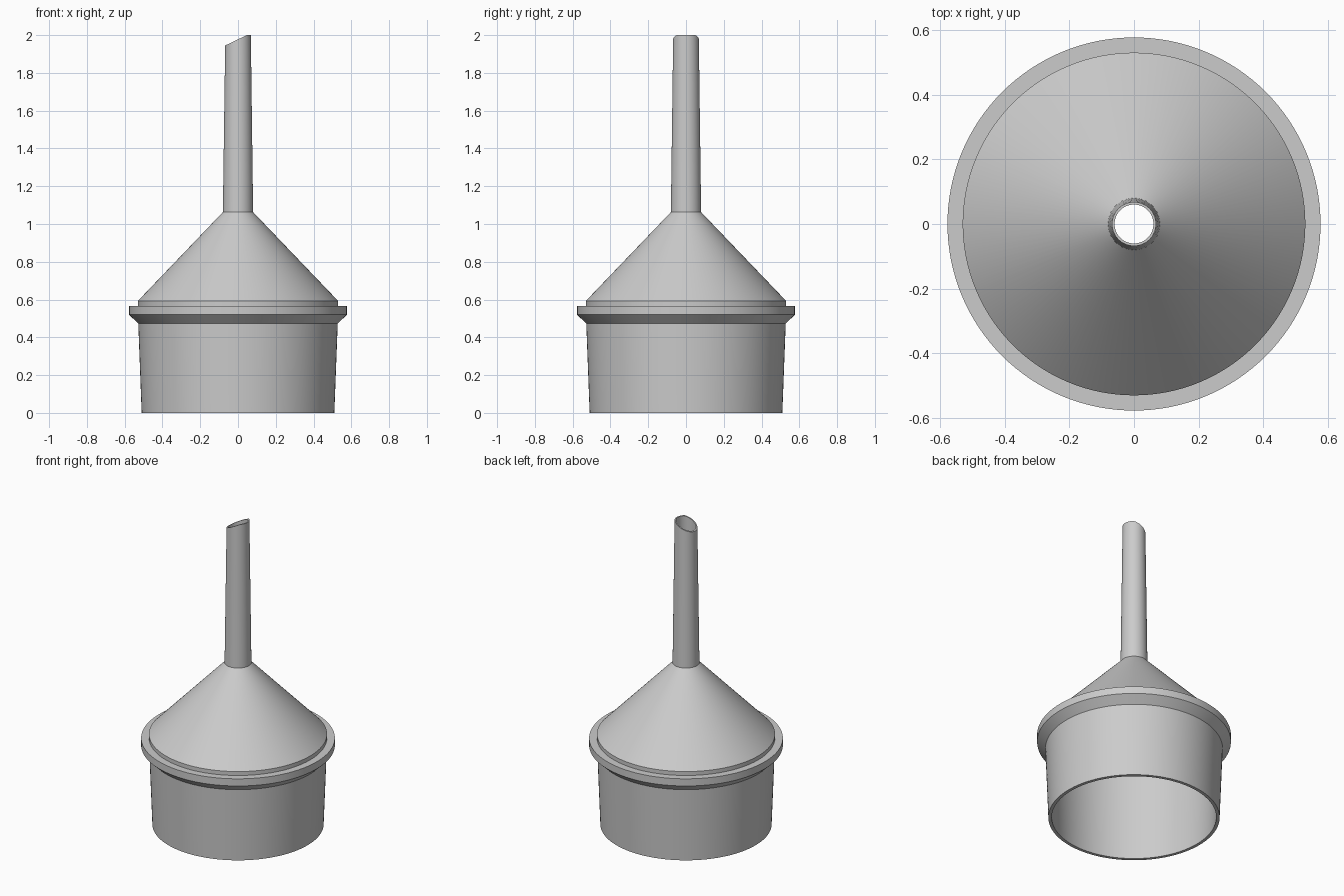
import bpy
import bmesh
import math

cube = bpy.data.objects.get("Cube")
if cube:
    bpy.data.objects.remove(cube, do_unlink=True)

SEGMENTS = 128

grey = bpy.data.materials.new("plain_grey")
grey.use_nodes = True
colour = (0.6, 0.6, 0.6, 1.0)
grey.diffuse_color = colour
grey.node_tree.nodes["Principled BSDF"].inputs["Base Color"].default_value = colour

# Closed wall section (radius, height): outside going up, inside coming down
profile = [
    (0.51, 0.0), (0.528, 0.473),                 # cup wall
    (0.577, 0.52), (0.577, 0.567),               # flange
    (0.53, 0.567), (0.53, 0.593),                # shoulder step
    (0.08, 1.063), (0.068, 2.0),                 # cone and spout
    (0.06, 2.0), (0.067, 1.04),                  # spout bore
    (0.507, 0.585), (0.49, 0.0),                 # inner cone and cup
]


def spout_cut(x):
    """Height of the slanted spout tip, levelled off on the long side."""
    return min(2.0, 1.945 + (x + 0.068) * 0.48)


bm = bmesh.new()
rings = []
for radius, height in profile:
    ring = []
    for i in range(SEGMENTS):
        a = 2 * math.pi * i / SEGMENTS
        x, y = radius * math.cos(a), radius * math.sin(a)
        z = spout_cut(x) if height == 2.0 else height
        ring.append(bm.verts.new((x, y, z)))
    rings.append(ring)

# Skin neighbouring rings, closing the section at the bottom rim
for k, low in enumerate(rings):
    high = rings[(k + 1) % len(rings)]
    for i in range(SEGMENTS):
        j = (i + 1) % SEGMENTS
        bm.faces.new((low[i], low[j], high[j], high[i]))
bmesh.ops.recalc_face_normals(bm, faces=bm.faces)

mesh = bpy.data.meshes.new("funnel")
bm.to_mesh(mesh)
bm.free()
mesh.materials.append(grey)
funnel = bpy.data.objects.new("funnel", mesh)
bpy.context.collection.objects.link(funnel)

bpy.ops.object.select_all(action="DESELECT")
funnel.select_set(True)
bpy.context.view_layer.objects.active = funnel
bpy.ops.object.shade_smooth_by_angle(angle=math.radians(25))
